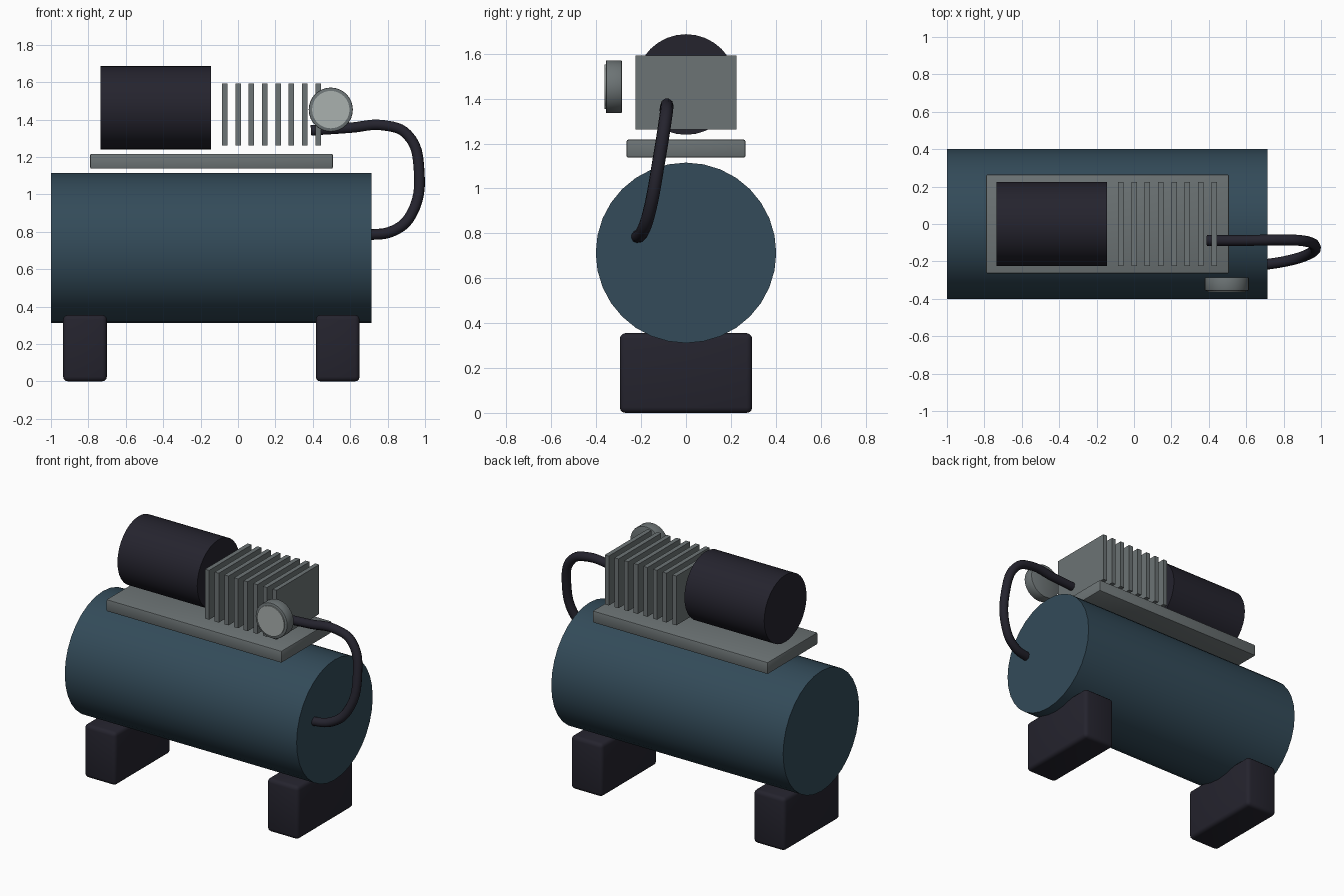
import bpy, math
from mathutils import Matrix

if "Cube" in bpy.data.objects:
    bpy.data.objects.remove(bpy.data.objects["Cube"])


def material(name, rgb):
    m = bpy.data.materials.new(name)
    m.diffuse_color = (*rgb, 1)
    m.use_nodes = True
    m.node_tree.nodes["Principled BSDF"].inputs["Base Color"].default_value = m.diffuse_color
    return m


BLUE = material("tank blue", (0.033, 0.070, 0.100))
DARK = material("dark rubber", (0.018, 0.017, 0.027))
GREY = material("metal grey", (0.150, 0.172, 0.176))
PALE = material("dial pale", (0.40, 0.44, 0.43))


def finish(name, mat, bevel=0, segments=2):
    ob = bpy.context.object
    ob.name = name
    ob.data.materials.append(mat)
    bpy.ops.object.transform_apply(location=False, rotation=True, scale=True)
    if bevel:
        mod = ob.modifiers.new("bevel", 'BEVEL')
        mod.width, mod.segments = bevel, segments
        mod.limit_method, mod.angle_limit = 'ANGLE', math.radians(40)
        bpy.ops.object.modifier_apply(modifier=mod.name)
    bpy.ops.object.shade_smooth_by_angle(angle=math.radians(35))
    return ob


def box(name, mat, x, y, z, bevel=0, segments=2):
    """Box from (min, max) ranges."""
    r = (x, y, z)
    bpy.ops.mesh.primitive_cube_add(size=1, location=[(a + b) / 2 for a, b in r])
    bpy.context.object.scale = [b - a for a, b in r]
    return finish(name, mat, bevel, segments)


def cylinder(name, mat, axis, a, b, centre, radius, sides=32, bevel=0):
    """Cylinder along x or y from a to b; centre gives the other two coordinates."""
    mid = (a + b) / 2
    if axis == 'x':
        loc, rot = (mid, *centre), (0, math.pi / 2, 0)
    else:
        loc, rot = (centre[0], mid, centre[1]), (math.pi / 2, 0, 0)
    bpy.ops.mesh.primitive_cylinder_add(vertices=sides, radius=radius, depth=b - a,
                                        location=loc, rotation=rot)
    return finish(name, mat, bevel)


# Air tank and its two feet
cylinder("tank", BLUE, 'x', -1.0, 0.715, (0, 0.713), 0.402)
for name, x in (("left_foot", -0.818), ("right_foot", 0.533)):
    box(name, DARK, (x - 0.117, x + 0.117), (-0.295, 0.295), (0, 0.355), 0.025, 3)

# Mounting plate, motor and cooling fins
box("mounting_plate", GREY, (-0.79, 0.507), (-0.265, 0.265), (1.137, 1.217), 0.008)
cylinder("motor", DARK, 'x', -0.735, -0.145, (0, 1.463), 0.224)
for i in range(8):
    x = -0.071 + i * 0.0713
    box(f"cooling_fin_{i + 1}", GREY, (x - 0.015, x + 0.015), (-0.225, 0.225), (1.262, 1.592))

# Pressure gauge with its pale dial
cylinder("gauge_body", GREY, 'y', -0.357, -0.285, (0.496, 1.453), 0.118, 32, 0.006)
cylinder("gauge_dial", PALE, 'y', -0.364, -0.350, (0.496, 1.453), 0.100)

# Air hose from the compressor down to the tank end
path = [(0.39, -0.088, 1.342), (0.60, -0.088, 1.356), (0.78, -0.085, 1.369),
        (0.905, -0.09, 1.32), (0.968, -0.12, 1.13), (0.925, -0.165, 0.89),
        (0.83, -0.195, 0.805), (0.67, -0.222, 0.782)]
curve = bpy.data.curves.new("hose", 'CURVE')
curve.dimensions = '3D'
curve.bevel_depth, curve.bevel_resolution = 0.029, 3
curve.resolution_u, curve.use_fill_caps = 6, True
spline = curve.splines.new('BEZIER')
spline.bezier_points.add(len(path) - 1)
for p, co in zip(spline.bezier_points, path):
    p.co = co
    p.handle_left_type = p.handle_right_type = 'AUTO'
curve.materials.append(DARK)
bpy.context.collection.objects.link(bpy.data.objects.new("hose", curve))
